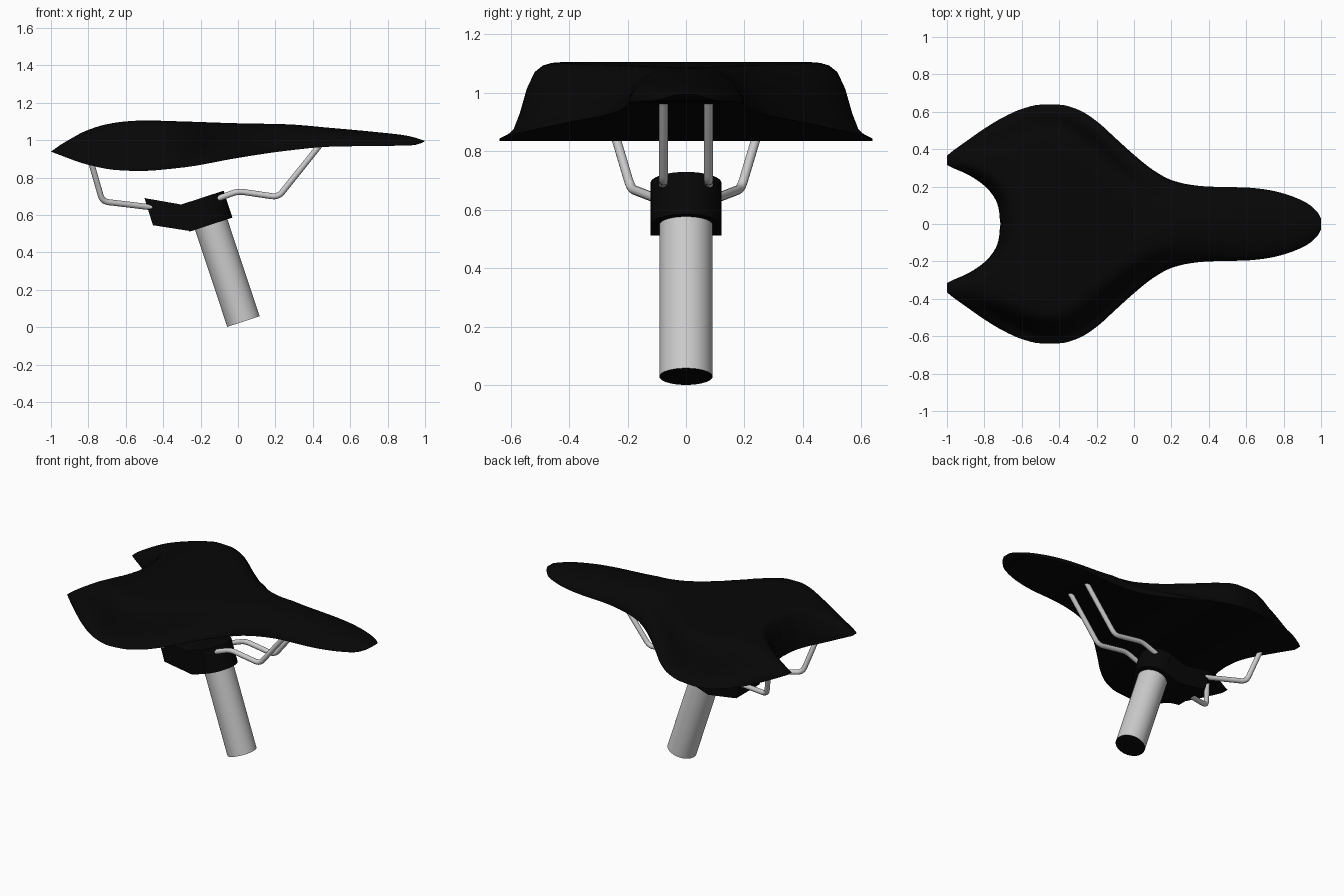
import bpy, bmesh, math
from mathutils import Vector
from mathutils.geometry import intersect_point_line

if "Cube" in bpy.data.objects:
    bpy.data.objects.remove(bpy.data.objects["Cube"])


def material(name, rgb):
    m = bpy.data.materials.new(name)
    m.diffuse_color = (*rgb, 1)
    m.use_nodes = True
    m.node_tree.nodes["Principled BSDF"].inputs["Base Color"].default_value = m.diffuse_color
    return m


black = material("black", (0.002, 0.002, 0.002))


def curve(pts):
    """Monotone cubic interpolation through (x, value) pairs."""
    n = len(pts)
    s = [(pts[i + 1][1] - pts[i][1]) / (pts[i + 1][0] - pts[i][0]) for i in range(n - 1)]
    m = [s[0]] + [2 * a * b / (a + b) if a * b > 0 else 0 for a, b in zip(s, s[1:])] + [s[-1]]

    def f(x):
        i = 0
        while i < n - 2 and x > pts[i + 1][0]:
            i += 1
        (x0, a), (x1, b) = pts[i], pts[i + 1]
        h = x1 - x0
        t = min(1, max(0, (x - x0) / h))
        return ((2*t**3 - 3*t*t + 1) * a + (t**3 - 2*t*t + t) * h * m[i]
                + (3*t*t - 2*t**3) * b + (t**3 - t*t) * h * m[i + 1])
    return f


def finish(name, bm, mat=None, angle=40):
    bmesh.ops.recalc_face_normals(bm, faces=bm.faces)
    me = bpy.data.meshes.new(name)
    bm.to_mesh(me)
    bm.free()
    ob = bpy.data.objects.new(name, me)
    bpy.context.collection.objects.link(ob)
    if mat:
        me.materials.append(mat)
    bpy.ops.object.select_all(action='DESELECT')
    ob.select_set(True)
    bpy.context.view_layer.objects.active = ob
    bpy.ops.object.shade_smooth_by_angle(angle=math.radians(angle))
    return ob


# Seat: side profiles, plan outline and edge roll-off
top = curve([(-1, .945), (-.9, 1.005), (-.8, 1.055), (-.7, 1.085), (-.6, 1.1), (-.5, 1.105), (-.3, 1.1),
             (0, 1.09), (.25, 1.085), (.5, 1.065), (.75, 1.042), (.9, 1.025), (.97, 1.012), (1, 1.0)])
bottom = curve([(-1, .938), (-.8, .868), (-.65, .84), (-.53, .835), (-.3, .853), (0, .905),
                (.25, .942), (.5, .965), (.93, .972), (.97, .98), (1, .995)])
outer = curve([(-1, .365), (-.97, .39), (-.9, .44), (-.8, .51), (-.7, .57), (-.6, .615), (-.5, .638),
               (-.4, .638), (-.3, .612), (-.2, .55), (-.1, .46), (0, .37), (.1, .29), (.2, .235), (.3, .21),
               (.4, .2), (.6, .195), (.7, .185), (.8, .163), (.9, .125), (.95, .095), (.98, .065), (1, .03)])
inner = curve([(-1, .315), (-.97, .3), (-.9, .27), (-.8, .205), (-.74, .13), (-.722, .075), (-.714, 0), (1, 0)])
flare = curve([(0, 0), (.21, .09), (.31, .2), (.37, .35), (.47, .61), (.53, .73), (.63, .87), (.79, .96), (1, 1)])
reach_out = curve([(-1, .03), (-.9, .1), (-.8, .15), (-.65, .19), (.6, .19), (.8, .16), (.95, .09), (1, .03)])
reach_in = curve([(-1, .03), (-.9, .06), (-.7, .08), (1, .08)])
rounding = curve([(-.95, 1), (-.55, 0), (-.35, 0), (.3, 1)])

xs = [-1, -.995, -.985] + [-.97 + .02 * i for i in range(12)]
xs += [-.737, -.73, -.724, -.72, -.717, -.714, -.705, -.695, -.685, -.67]
xs += [-.65 + .025 * i for i in range(65)] + [.98, .99, 1]
edge_out = [Vector((x, outer(x), 0)) for x in xs] + [Vector((1, 0, 0))]
edge_out.insert(0, Vector((-1, inner(-1), 0)))
edge_in = [Vector((x, inner(x), 0)) for x in xs if x <= -.713]


def edge_distance(p, line):
    best = 9
    for a, b in zip(line, line[1:]):
        if min(abs(a.x - p.x), abs(b.x - p.x)) > best:
            continue
        q, t = intersect_point_line(p, a, b)
        q = a if t < 0 else b if t > 1 else q
        best = min(best, (p - q).length)
    return best


def dome(q):
    return math.sqrt(max(0, 1 - (1 - min(1, q)) ** 2))


N = 28
bm = bmesh.new()
columns = []
for x in xs:
    y0, y1 = inner(x), outer(x)
    if x > -.713:
        y0 = 0
    lo, hi, w = bottom(x), max(top(x), bottom(x)), rounding(x)
    col = []
    for i in range(N + 1):
        p = Vector((x, y0 + (y1 - y0) * (1 - math.cos(math.pi * i / N)) / 2, 0))
        q, r = edge_distance(p, edge_out), edge_distance(p, edge_in)
        q, r = (0 if d < 1e-5 else d for d in (q, r))
        q = min(1, q / reach_out(x))
        f = ((1 - w) * flare(q) + w * dome(q)) * dome(r / reach_in(x))
        col.append((p.x, p.y, lo + (hi - lo) * f, lo))
    columns.append(col)
for side in (1, -1):
    for layer in (2, 3):
        grid = [[bm.verts.new((c[0], side * c[1], c[layer])) for c in col] for col in columns]
        for a, b in zip(grid, grid[1:]):
            for j in range(N):
                bm.faces.new((a[j], b[j], b[j + 1], a[j + 1]))
bmesh.ops.remove_doubles(bm, verts=bm.verts, dist=.0003)
finish("seat", bm, black, 60)


def tilted_cylinder(bm, p, q, r):
    """Cylinder of radius r from p to q."""
    p, q = Vector(p), Vector(q)
    mat = (q - p).to_track_quat('Z', 'Y').to_matrix().to_4x4()
    mat.translation = (p + q) / 2
    bmesh.ops.create_cone(bm, cap_ends=True, segments=48, radius1=r, radius2=r,
                          depth=(q - p).length, matrix=mat)


# Seat post with a dark lower end
bm = bmesh.new()
tilted_cylinder(bm, (.029, 0, .03), (-.17, 0, .63), .091)
post = finish("seat_post", bm, material("metal", (.55, .55, .55)))
metal = post.data.materials[0]
post.data.materials.append(black)
for f in post.data.polygons:
    if len(f.vertices) > 4 and f.center.z < .1:
        f.material_index = 1

# Clamp: bent block whose front end is rounded around the post
bm = bmesh.new()
tilted_cylinder(bm, (-.145, 0, .548), (-.192, 0, .692), .121)
finish("clamp_collar", bm, black)
bm = bmesh.new()
profile = [(-.5, .69), (-.3, .655), (-.192, .692), (-.145, .548), (-.25, .513), (-.455, .545)]
face = bm.faces.new([bm.verts.new((x, -.122, z)) for x, z in profile])
ext = bmesh.ops.extrude_face_region(bm, geom=[face])
bmesh.ops.translate(bm, vec=(0, .244, 0), verts=[v for v in ext['geom'] if isinstance(v, bmesh.types.BMVert)])
finish("clamp_block", bm, black, 20)


def rail(name, pts, side):
    """Round rod through the points with softened bends."""
    pts = [Vector((x, y * side, z)) for x, y, z in pts]
    path = [pts[0]]
    for a, b, c in zip(pts, pts[1:], pts[2:]):
        s, e = b + (a - b).normalized() * .035, b + (c - b).normalized() * .035
        path += [s.lerp(b, t).lerp(b.lerp(e, t), t) for t in (0, .2, .4, .6, .8, 1)]
    path.append(pts[-1])
    cu = bpy.data.curves.new(name, 'CURVE')
    cu.dimensions = '3D'
    cu.bevel_depth = .016
    cu.bevel_resolution = 4
    cu.use_fill_caps = True
    sp = cu.splines.new('POLY')
    sp.points.add(len(path) - 1)
    for p, v in zip(sp.points, path):
        p.co = (*v, 1)
    cu.materials.append(metal)
    bpy.context.collection.objects.link(bpy.data.objects.new(name, cu))


# Rails on both sides
for side, tag in ((1, "left"), (-1, "right")):
    rail("front_rail_" + tag, [(.437, .077, .972), (.215, .077, .695), (.0, .077, .727), (-.14, .077, .675)], side)
    rail("rear_rail_" + tag, [(-.785, .25, .88), (-.725, .188, .672), (-.44, .1, .638)], side)
